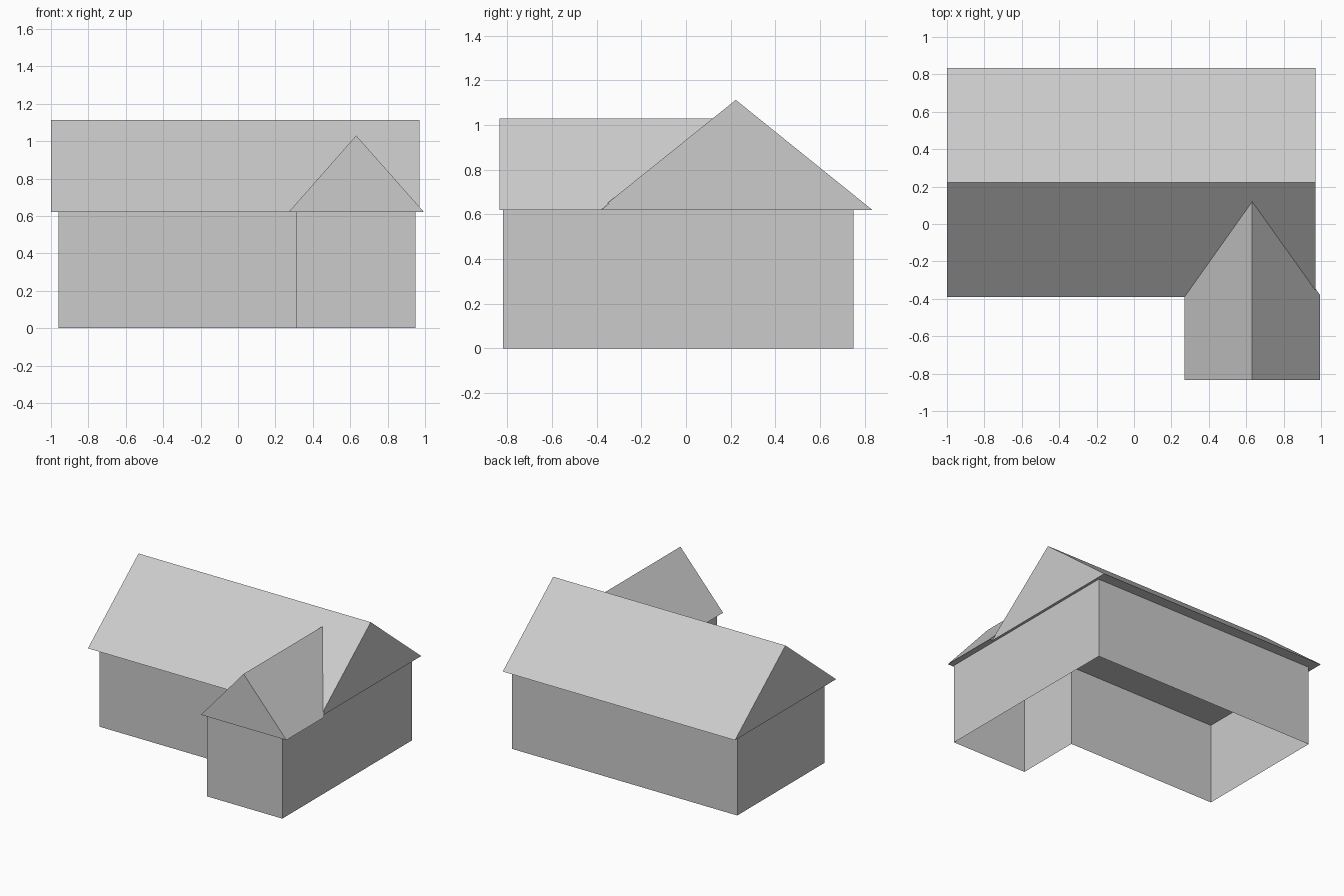
import bpy

if "Cube" in bpy.data.objects:
    bpy.data.objects.remove(bpy.data.objects["Cube"], do_unlink=True)

GREY = (0.6, 0.6, 0.6, 1)
EAVE = 0.62

plaster = bpy.data.materials.new("plain_grey")
plaster.use_nodes = True
plaster.diffuse_color = GREY
plaster.node_tree.nodes["Principled BSDF"].inputs["Base Color"].default_value = GREY


def add_part(name, verts, faces):
    mesh = bpy.data.meshes.new(name)
    mesh.from_pydata(verts, [], faces)
    mesh.materials.append(plaster)
    part = bpy.data.objects.new(name, mesh)
    bpy.context.collection.objects.link(part)
    return part


def add_walls(name, outline, height):
    """Open shell raised from a counter-clockwise floor outline."""
    n = len(outline)
    verts = [(x, y, z) for z in (0, height) for x, y in outline]
    faces = [(i, (i + 1) % n, n + (i + 1) % n, n + i) for i in range(n)]
    return add_part(name, verts, faces)


def add_gable_roof(name, start, end):
    """Closed roof between two triangles, each eave, ridge, eave."""
    faces = [(0, 2, 1), (3, 4, 5), (0, 1, 4, 3), (1, 2, 5, 4), (2, 0, 3, 5)]
    return add_part(name, start + end, faces)


# L-shaped walls, open underneath
add_walls("walls", [(-0.96, 0.75), (-0.96, -0.31), (0.31, -0.31),
                    (0.31, -0.82), (0.95, -0.82), (0.95, 0.75)], EAVE)

# Main roof along x
main_profile = [(-0.39, EAVE), (0.223, 1.113), (0.835, EAVE)]
add_gable_roof("main_roof",
               [(0.97, y, z) for y, z in main_profile],
               [(-1.0, y, z) for y, z in main_profile])

# Wing roof along y, its back end trimmed to the main roof slope
wing_profile = [(0.27, EAVE, -0.38), (0.632, 1.03, 0.125), (0.995, EAVE, -0.38)]
add_gable_roof("wing_roof",
               [(x, back, z) for x, z, back in wing_profile],
               [(x, -0.835, z) for x, z, back in wing_profile])

# Make every face point outward
import bmesh
for name in ("main_roof", "wing_roof"):
    mesh = bpy.data.objects[name].data
    bm = bmesh.new()
    bm.from_mesh(mesh)
    bmesh.ops.recalc_face_normals(bm, faces=bm.faces)
    bm.to_mesh(mesh)
    bm.free()
